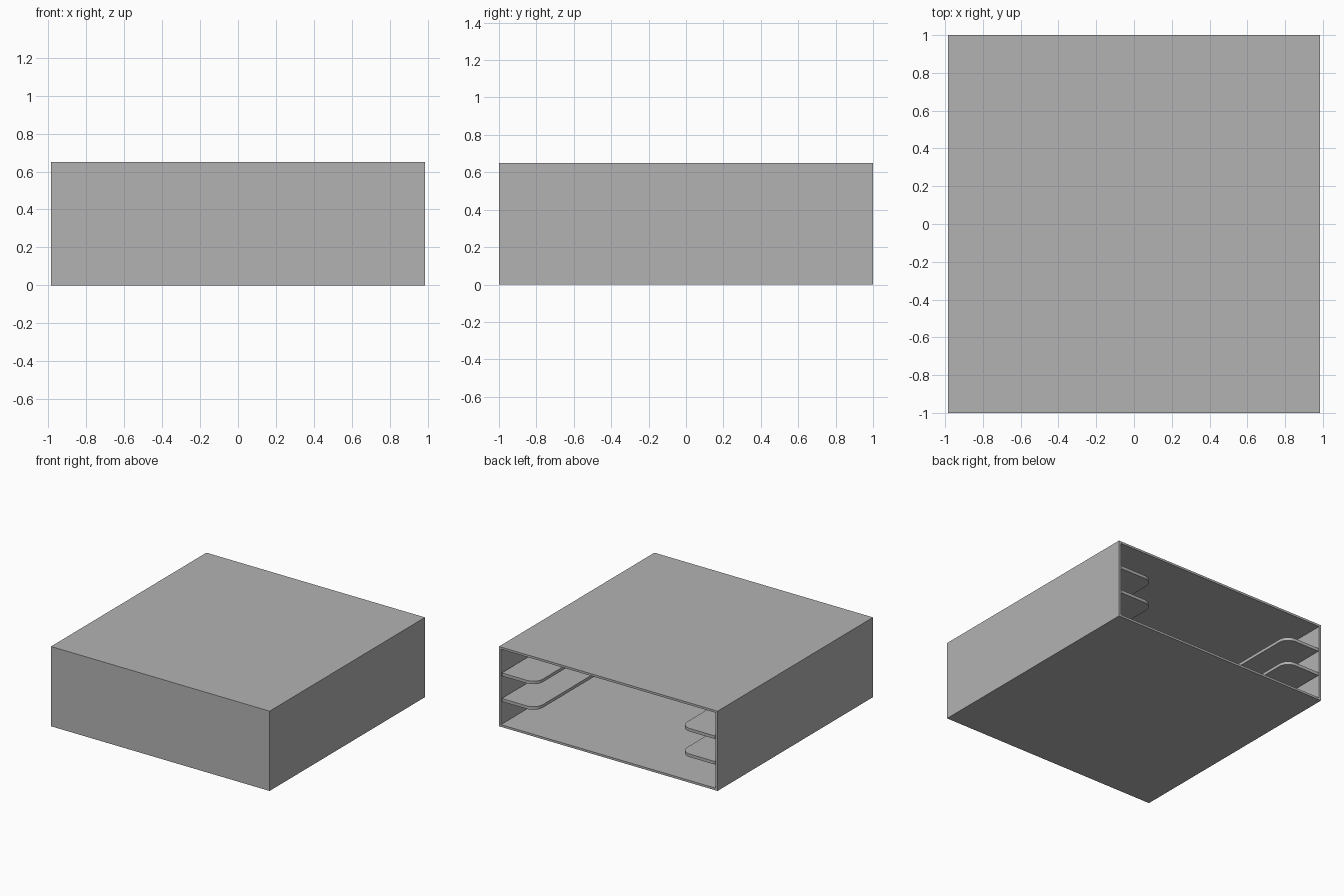
import bpy, bmesh
from math import sin, cos, pi

if "Cube" in bpy.data.objects:
    bpy.data.objects.remove(bpy.data.objects["Cube"], do_unlink=True)

W, D, H, T = 0.985, 1.0, 0.65, 0.025    # half width, half depth, height, wall
RAIL, R = 0.31, 0.085                   # rail width and corner radius

grey = bpy.data.materials.new("plain grey")
grey.use_nodes = True
colour = (0.45, 0.45, 0.45, 1)
grey.diffuse_color = colour
grey.node_tree.nodes["Principled BSDF"].inputs["Base Color"].default_value = colour


def add_object(name, bm):
    bmesh.ops.recalc_face_normals(bm, faces=bm.faces)
    mesh = bpy.data.meshes.new(name)
    bm.to_mesh(mesh)
    bm.free()
    mesh.materials.append(grey)
    obj = bpy.data.objects.new(name, mesh)
    bpy.context.collection.objects.link(obj)
    return obj


# Case: a hollow box, open at the back
bm = bmesh.new()
bmesh.ops.create_cube(bm, size=1)
for v in bm.verts:
    v.co = (v.co.x * 2 * W, v.co.y * 2 * D, (v.co.z + 0.5) * H)
bm.normal_update()
back = max(bm.faces, key=lambda f: f.normal.y)
bmesh.ops.inset_region(bm, faces=[back], thickness=T)
pushed = bmesh.ops.extrude_discrete_faces(bm, faces=[back])["faces"]
bmesh.ops.translate(bm, verts=pushed[0].verts, vec=(0, T - 2 * D, 0))
add_object("case", bm)


# Side rails: flat shelves with one rounded corner at the open end
def add_rail(name, side, z):
    wall, edge = W - T, W - T - RAIL
    outline = [(wall, T - D), (wall, D), ]
    for i in range(9):
        a = pi / 2 + i * pi / 16
        outline.append((edge + R + R * cos(a), D - R + R * sin(a)))
    outline.append((edge, T - D))
    bm = bmesh.new()
    face = bm.faces.new([bm.verts.new((side * x, y, z)) for x, y in outline])
    top = bmesh.ops.extrude_face_region(bm, geom=[face])["geom"]
    bmesh.ops.translate(bm, vec=(0, 0, T),
                        verts=[g for g in top if isinstance(g, bmesh.types.BMVert)])
    obj = add_object(name, bm)
    for p in obj.data.polygons:
        p.use_smooth = True
    obj.data.set_sharp_from_angle(angle=pi / 6)


gap = (H - 4 * T) / 3
for level, height in (("lower", T + gap), ("upper", 2 * T + 2 * gap)):
    for hand, side in (("left", 1), ("right", -1)):
        add_rail(f"{level}_{hand}_rail", side, height)
